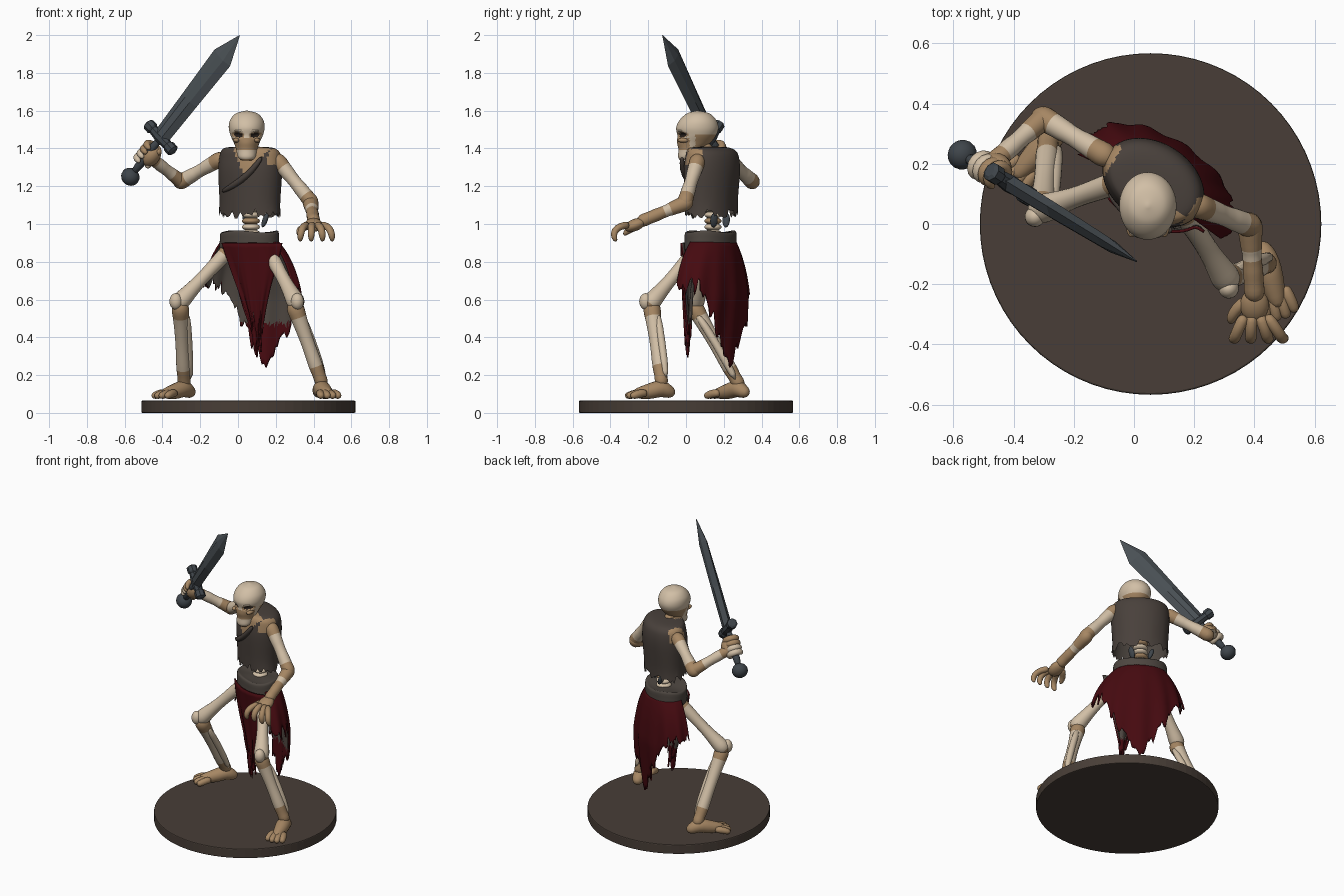
import bpy, bmesh, random
from math import sin, cos, pi, exp, radians, sqrt
from mathutils import Vector, Matrix

random.seed(4)
cube = bpy.data.objects.get("Cube")
if cube:
    bpy.data.objects.remove(cube)


def material(name, r, g, b):
    m = bpy.data.materials.new(name)
    m.use_nodes = True
    m.diffuse_color = (r, g, b, 1)
    m.node_tree.nodes["Principled BSDF"].inputs["Base Color"].default_value = (r, g, b, 1)
    return m


BONE = material("pale bone", .64, .52, .38)
TAN = material("aged bone", .38, .24, .125)
VEST = material("dark leather", .066, .052, .044)
LINING = material("grey brown cloth", .074, .061, .051)
RED = material("dark red cloth", .06, .003, .005)
STEEL = material("steel", .07, .083, .093)
IRON = material("dark iron", .05, .06, .07)
EARTH = material("brown base", .065, .048, .038)
DARK = material("socket black", .02, .014, .011)
V = Vector


def finish(bm, name, mats, smooth=True, subsurf=0, thick=0):
    me = bpy.data.meshes.new(name)
    for f in bm.faces:
        f.smooth = smooth
    bm.to_mesh(me)
    bm.free()
    for m in mats:
        me.materials.append(m)
    ob = bpy.data.objects.new(name, me)
    bpy.context.collection.objects.link(ob)
    if thick:
        s = ob.modifiers.new("thickness", "SOLIDIFY")
        s.thickness, s.offset, s.material_offset = thick, -1, 1
    if subsurf:
        s = ob.modifiers.new("smooth", "SUBSURF")
        s.levels = s.render_levels = subsurf
    return ob


def loft(name, rings, mats, closed=True, caps=(True, True), pick=None, **kw):
    """Skin rows of points; pick(face centre) gives the colour."""
    bm = bmesh.new()
    rows = [[bm.verts.new(p) for p in r] for r in rings]
    n = len(rows[0])
    for i in range(len(rows) - 1):
        for j in range(n if closed else n - 1):
            k = (j + 1) % n
            bm.faces.new((rows[i][j], rows[i][k], rows[i + 1][k], rows[i + 1][j]))
    for use, r in zip(caps, (rows[0], rows[-1])):
        if use and closed:
            bm.faces.new(r)
    bm.normal_update()
    if pick:
        for f in bm.faces:
            f.material_index = pick(f.calc_center_median())
    if closed:
        bmesh.ops.recalc_face_normals(bm, faces=bm.faces)
    elif sum(f.normal.dot(f.calc_center_median() - body(0, 0, f.calc_center_median().z)) for f in bm.faces) < 0:
        bmesh.ops.reverse_faces(bm, faces=bm.faces)
    return finish(bm, name, mats, **kw)


def tube(name, pts, radii, mats, pick=None, sides=10, subsurf=1, **kw):
    pts = [V(p) for p in pts]
    rings, prev, side = [], None, None
    for i, p in enumerate(pts):
        t = (pts[min(i + 1, len(pts) - 1)] - pts[max(i - 1, 0)]).normalized()
        side = t.orthogonal().normalized() if prev is None else prev.rotation_difference(t) @ side
        prev, up = t, t.cross(side)
        rings.append([p + radii[i] * (side * cos(a) + up * sin(a)) for a in circle(sides)])
    return loft(name, rings, mats, pick=pick, subsurf=subsurf, **kw)


def bone(name, a, b, r1, shaft, r2, lo=.15, hi=.85):
    """Long bone with knobbed ends; the ends outside lo..hi are tan."""
    a, b = V(a), V(b)
    d, length = (b - a).normalized(), (b - a).length
    prof = [(-r1, .3 * r1), (-.6 * r1, .8 * r1), (0, 1.05 * r1), (.9 * r1, .9 * r1), (2 * r1, shaft * 1.1)]
    prof += [(length * k, shaft) for k in (.4, .5, .6)]
    prof += [(length - 2 * r2, shaft * 1.1), (length - .9 * r2, .9 * r2), (length, 1.05 * r2),
             (length + .6 * r2, .8 * r2), (length + r2, .3 * r2)]
    return tube(name, [a + d * s for s, r in prof], [r for s, r in prof], [BONE, TAN],
                lambda c: 0 if lo < (c - a).dot(d) / length < hi else 1)


def blob(name, loc, size, mat, direction=(0, 0, 1)):
    bm = bmesh.new()
    rot = V(direction).to_track_quat("Z", "Y").to_matrix().to_4x4()
    bmesh.ops.create_uvsphere(bm, u_segments=20, v_segments=12, radius=1,
                              matrix=Matrix.Translation(loc) @ rot @ Matrix.Diagonal((*size, 1)))
    return finish(bm, name, [mat])


def body(u, v, z):
    """Turned body frame: u to the left shoulder, v to the back."""
    return V((.06 + .84 * u + .54 * v, .13 - .54 * u + .84 * v, z))


def resample(rows, n):
    out = []
    for k in range(n):
        x = k / (n - 1) * (len(rows) - 1)
        i = min(int(x), len(rows) - 2)
        t = x - i
        p = [rows[max(0, min(len(rows) - 1, i + o))] for o in (-1, 0, 1, 2)]
        out.append([.5 * (2 * b + (c - a) * t + (2 * a - 5 * b + 4 * c - d) * t * t
                          + (3 * b - a - 3 * c + d) * t ** 3) for a, b, c, d in zip(*p)])
    return out


def circle(n):
    return [2 * pi * j / n for j in range(n)]


# Round base
bm = bmesh.new()
bmesh.ops.create_cone(bm, cap_ends=True, segments=72, radius1=.567, radius2=.567, depth=.065,
                      matrix=Matrix.Translation((.055, 0, .0325)))
base = finish(bm, "base", [EARTH], smooth=False)
bev = base.modifiers.new("edge", "BEVEL")
bev.width, bev.segments, bev.limit_method = .006, 2, "ANGLE"

# Skull: rows are height, front, back, half width
SX = .046
skull_rows = resample([(1.335, -.03, .02, .025), (1.355, -.042, .04, .046), (1.395, -.04, .085, .056),
                       (1.43, -.047, .13, .068), (1.47, -.046, .16, .086), (1.51, -.052, .172, .095),
                       (1.55, -.034, .16, .088), (1.585, .005, .125, .058), (1.6, .055, .065, .004)], 56)


def socket(p):
    x = abs(p.x - SX) - .045
    return (x / .027) ** 2 + ((p.z - 1.471 - .15 * x) / .014) ** 2 if p.y < .03 else 9


def skull_point(row, a):
    z, f, b, w = row
    p = V((SX + w * cos(a), (f + b) / 2 + (b - f) / 2 * sin(a), z))
    p.y += .022 * max(0, 1 - socket(p) / 1.4)
    return p


def skull_colour(c):
    if socket(c) < .8:
        return 2
    face = c.y < .02 and 1.392 < c.z < 1.458
    nape = c.y > .05 and c.z < 1.475
    return 1 if face or nape or c.z < 1.343 or socket(c) < 1.5 else 0


loft("skull", [[skull_point(r, a) for a in circle(72)] for r in skull_rows], [BONE, TAN, DARK], pick=skull_colour)
blob("brow", (SX, -.024, 1.494), (.064, .026, .011), BONE)
for s in (-1, 1):
    blob("cheekbone", (SX + s * .054, -.01, 1.443), (.018, .034, .013), TAN)
tube("neck", [(.055, .15, 1.34), (.05, .11, 1.39), (.046, .08, 1.43)], [.04, .036, .036], [TAN])

# Torn vest with an open collar: rows are height, half width, half depth, shift
vest_rows = resample([(1.045, .178, .122, .005), (1.12, .174, .125, .005), (1.27, .182, .133, .008),
                      (1.35, .178, .125, .01), (1.388, .165, .11, .005), (1.405, .13, .08, -.005),
                      (1.41, .03, .025, -.01)], 28)
tear = [random.uniform(-.018, .035) for _ in range(64)]


def vest_colour(c):
    rel = c - body(0, 0, c.z)
    u, v = .84 * rel.x - .54 * rel.y, .54 * rel.x + .84 * rel.y
    collar = v < -.03 and 1.24 < c.z and abs(u - .06) < (c.z - 1.24) * .6
    shoulder = c.z > 1.31 and (u < -.15 or u > .152) and v < .05
    return 1 if collar or shoulder else 0


def vest_ring(i, size, lift):
    z, a, b, s = vest_rows[i]
    return [body(size * a * cos(p), s + size * b * sin(p), z + lift + tear[j] * max(0, 1 - i / 20) ** 3)
            for j, p in enumerate(circle(64))]


loft("vest", [vest_ring(i, 1, 0) for i in range(28)], [VEST, TAN], caps=(False, True), pick=vest_colour)
loft("vest_lining", [vest_ring(i, .96, .006) for i in range(16)], [LINING], caps=(False, False))
tube("lapel", [body(.14, -.09, 1.36), body(.1, -.115, 1.29), body(.03, -.127, 1.23), body(-.05, -.12, 1.19),
               body(-.11, -.1, 1.17)], [.012, .017, .019, .017, .008], [VEST])

# Spine, hanging scraps and pelvis
for i in range(7):
    blob("vertebra", body(0, .015, .92 + i * .032), (.048, .046, .02), BONE if i % 3 else TAN)
for u, v in ((-.06, .06), (.06, .06)):
    blob("waist_scrap", body(u, v, 1.02), (.02, .014, .04), IRON, (u * 6, v, 1))
blob("pelvis", body(0, 0, .875), (.11, .09, .06), TAN)

# Belt
belt_rows = [(.86, .165, .118), (.87, .175, .127), (.91, .168, .122), (.95, .17, .125), (.965, .162, .117), (.95, .14, .1)]
loft("belt", [[body(a * cos(p), b * sin(p), z + .006 * sin(3 * p)) for p in circle(48)] for z, a, b in belt_rows],
     [LINING], subsurf=1)

# Ragged skirt behind and torn strip in front, red on both faces near the hem
COLS, ROWS = 90, 22


def skirt_point(j, i, rag):
    p = radians(-10 + 207 * j / (COLS - 1))
    bottom = min(.67, .26 + .5 * abs(cos(p)) ** 1.1) + rag[j]
    h = (.91 - bottom) * i / (ROWS - 1)
    grow = 1 - exp(-6 * h)
    fold = 1 + .09 * h * sin(13 * p)
    return body((.165 + .16 * grow) * cos(p) * fold + .02 * grow,
                (.12 + .06 * grow - .13 * max(0, h - .3)) * sin(p) * fold, .91 - h)


def strip_point(j, i, rag):
    s, t = -1 + 2 * j / 29, i / (ROWS - 1)
    u = .065 + .04 * t + s * (.145 * (1 - t) ** 1.1 + .02)
    v = -(.135 - .045 * t) * sqrt(max(.1, 1 - (u / .21) ** 2)) + .012 * t * sin(s * 7)
    return body(u, v, .9 - t * (.58 - .12 * abs(s) + rag[j]))


for name, fn, cols in (("skirt", skirt_point, COLS), ("front_strip", strip_point, 30)):
    rag = [.025 * sin(j * 1.1) + random.uniform(-.025, .025) for j in range(cols)]
    loft(name, [[fn(j, i, rag) for j in range(cols)] for i in range(ROWS)], [RED, LINING, RED],
         closed=False, thick=.01, pick=lambda c: 2 if c.z < .47 else 0)


# Legs and feet
def leg(side, hip, knee, ankle, toe):
    hip, knee, ankle, toe = V(hip), V(knee), V(ankle), V(toe)
    bone(side + "_thigh", hip, knee, .045, .037, .052, .12, 1.05)
    bone(side + "_shin", knee - V((0, 0, .04)), ankle, .05, .038, .038, .07, .82)
    d = V((toe.x - ankle.x, toe.y - ankle.y, 0)).normalized()
    p = V((-d.y, d.x, 0))
    blob(side + "_kneecap", knee + d * .035, (.034, .034, .044), BONE)
    off = p * .026 - d * .018
    tube(side + "_fibula", [knee + off - V((0, 0, .05)), (knee + ankle) / 2 + off * 1.1, ankle + off],
         [.024, .021, .024], [BONE])
    floor = V((ankle.x, ankle.y, .105))
    ball = toe - d * .06 + V((0, 0, .014))
    tube(side + "_foot", [floor - d * .075, floor - d * .055, floor + V((0, 0, .03)), floor + d * .05 + V((0, 0, .012)),
                          ball - d * .01, ball + d * .03], [.012, .036, .05, .047, .036, .02], [TAN])
    for k in (-1.5, -.5, .5, 1.5):
        root, end = ball + p * k * .022 - d * .04, toe + p * k * .032 - d * abs(k) * .012
        tube(side + "_toe", [root, (root + end) / 2 + V((0, 0, .008)), end, end + d * .015],
             [.022, .023, .022, .01], [TAN])


leg("right", (-.05, .14, .86), (-.305, .05, .59), (-.285, .275, .16), (-.42, .13, .09))
leg("left", (.16, .05, .86), (.305, -.18, .59), (.44, -.13, .17), (.49, -.31, .09))

# Arms
bone("right_upper_arm", (-.1, .23, 1.34), (-.3, .35, 1.225), .045, .036, .045, .1, .85)
bone("right_forearm", (-.3, .35, 1.225), (-.455, .215, 1.345), .042, .033, .036, .3, .9)
bone("left_upper_arm", (.215, .06, 1.33), (.385, -.005, 1.12), .046, .037, .044, .08, .85)
bone("left_forearm", (.385, -.005, 1.11), (.4, -.225, 1.02), .045, .034, .037, .3, .5)

# Open left hand
palm = V((.4, -.27, .995))
blob("left_palm", palm, (.048, .032, .06), TAN, (0, -.9, -.35))
for x, tip in ((-.03, -.045), (-.008, -.005), (.016, .035), (.036, .07)):
    k = palm + V((x, -.03, .0))
    tube("left_finger", [k, k + V((tip * .5, -.045, -.004)), k + V((tip * .8, -.082, -.03)),
                         k + V((tip * .9, -.082, -.068)), k + V((tip * .9, -.068, -.088))],
         [.022, .02, .021, .018, .008], [TAN])
tube("left_thumb", [palm + V((-.02, .02, 0)), palm + V((-.06, -.01, -.015)), palm + V((-.08, -.045, -.035)),
                    palm + V((-.078, -.06, -.055))], [.024, .021, .019, .008], [TAN])

# Sword
pommel, tip = V((-.57, .23, 1.25)), V((.01, -.125, 2))
axis = (tip - pommel).normalized()
wide = V((.61, -.4, -.68))
wide = (wide - axis * wide.dot(axis)).normalized()
flat = axis.cross(wide)


def at(s):
    return pommel + axis * s


blob("pommel", pommel, (.05, .05, .046), IRON, axis)
tube("grip", [at(.02), at(.12), at(.28)], [.022, .026, .024], [IRON])
tube("guard", [at(.28) + wide * s for s in (-.112, -.104, -.07, -.06, 0, .06, .07, .104, .112)],
     [.02, .033, .033, .026, .032, .026, .033, .033, .02], [IRON], subsurf=0, sides=8, smooth=False)
section = [(1, 0), (.35, 1), (-.35, 1), (-1, 0), (-.35, -1), (.35, -1)]
loft("blade", [[at(s) + wide * w * x + flat * t * y for x, y in section]
               for s, w, t in ((.28, .05, .027), (.55, .057, .025), (.85, .066, .02), (1.01, .002, .002))],
     [STEEL], smooth=False)

# Right fist around the grip
back = V((.6, .6, -.5))
back = (back - axis * back.dot(axis)).normalized()
turn = axis.cross(back)
blob("right_palm", at(.16) + back * .025, (.05, .046, .064), TAN, axis)
for s, mat in ((.112, BONE), (.143, BONE), (.174, TAN), (.205, TAN)):
    arc = [radians(-60 + 48 * k) for k in range(7)]
    tube("right_finger", [at(s) + (back * cos(a) + turn * sin(a)) * .042 for a in arc],
         [.018, .021, .023, .022, .022, .02, .01], [mat])
